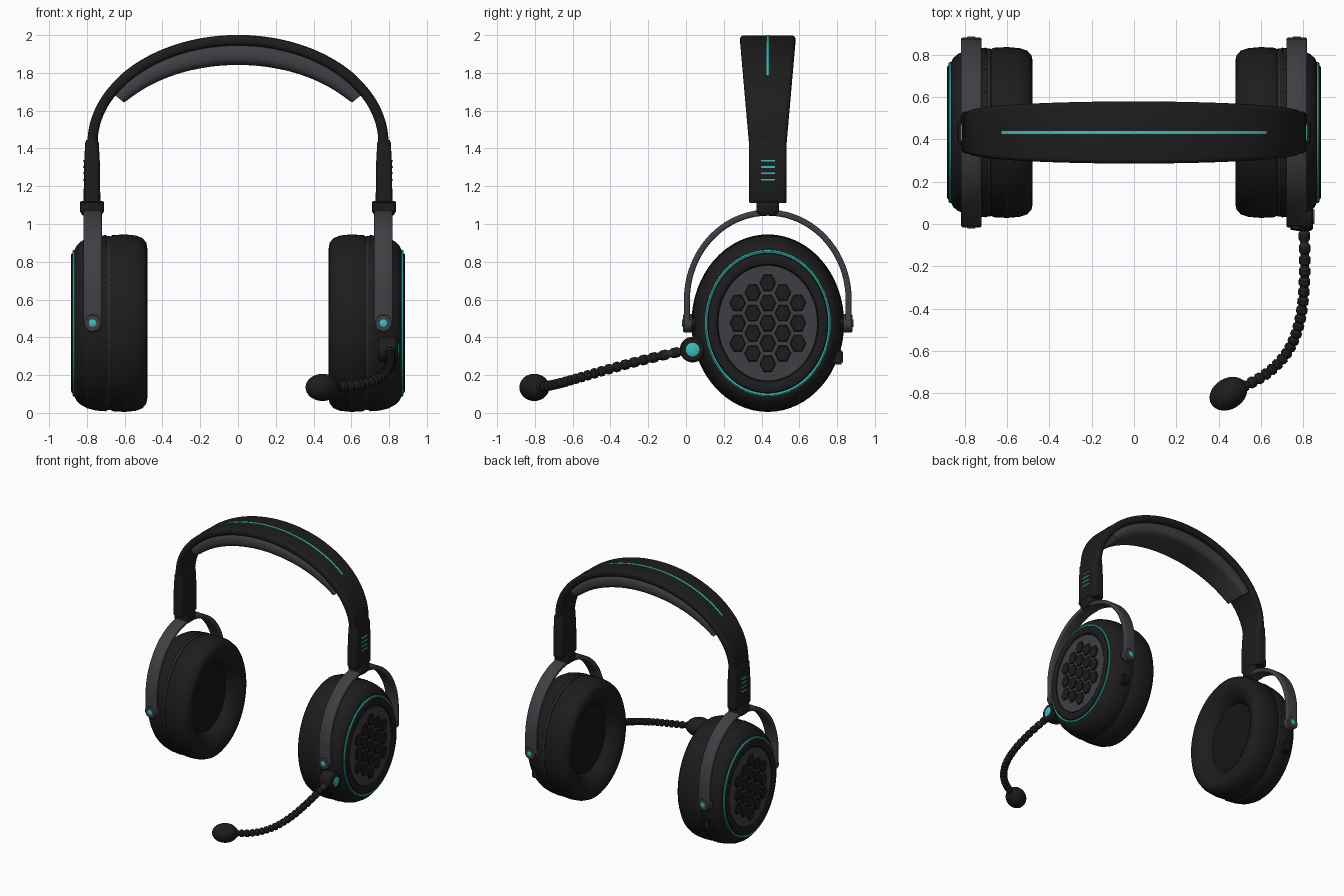
import bpy, bmesh
from math import sin, cos, pi, radians
from mathutils import Vector, Matrix
from mathutils.geometry import interpolate_bezier

if "Cube" in bpy.data.objects:
    bpy.data.objects.remove(bpy.data.objects["Cube"])


def material(name, r, g, b):
    m = bpy.data.materials.new(name)
    m.use_nodes = True
    m.diffuse_color = (r, g, b, 1)
    node = m.node_tree.nodes["Principled BSDF"]
    node.inputs["Base Color"].default_value = (r, g, b, 1)
    node.inputs["Roughness"].default_value = 0.6
    return m


BLACK = material("matte black", 0.012, 0.012, 0.012)
FABRIC = material("dark fabric", 0.008, 0.008, 0.008)
CHARCOAL = material("charcoal", 0.022, 0.022, 0.023)
GREY = material("metal grey", 0.05, 0.048, 0.056)
TEAL = material("teal", 0.04, 0.53, 0.48)

CY, CZ = 0.433, 0.475          # centre of the ear cups
ARM_X = 0.773                  # centre of arms and yokes
CUP = Matrix.Translation((0, CY, CZ)) @ Matrix.Diagonal((1, 0.86, 1, 1))


def lathe(bm, profile, matrix, segs=64):
    """Spin (x, radius) points round the local x axis."""
    rings = [[bm.verts.new(matrix @ Vector((x, r * cos(2 * pi * i / segs), r * sin(2 * pi * i / segs))))
              for i in range(segs)] for x, r in profile]
    for a, b in zip(rings, rings[1:]):
        for i in range(segs):
            j = (i + 1) % segs
            bm.faces.new((a[i], a[j], b[j], b[i]))


def sweep(bm, rings):
    """Skin a list of point rings and cap the ends."""
    rings = [[bm.verts.new(p) for p in ring] for ring in rings]
    n = len(rings[0])
    for a, b in zip(rings, rings[1:]):
        for i in range(n):
            bm.faces.new((a[i], a[(i + 1) % n], b[(i + 1) % n], b[i]))
    bm.faces.new(rings[0])
    bm.faces.new(rings[-1])


def rounded(hu, hv, r, steps=5):
    """Rounded rectangle outline."""
    pts = []
    for k, (su, sv) in enumerate(((1, 1), (-1, 1), (-1, -1), (1, -1))):
        for i in range(steps + 1):
            a = pi / 2 * (k + i / steps)
            pts.append((su * (hu - r) + r * cos(a), sv * (hv - r) + r * sin(a)))
    return pts


def box(bm, centre, size):
    bmesh.ops.create_cube(bm, size=1, matrix=Matrix.Translation(centre) @ Matrix.Diagonal((*size, 1)))


def finish(name, bm, mat, mirror=False, angle=35):
    bmesh.ops.remove_doubles(bm, verts=bm.verts, dist=1e-5)
    bmesh.ops.recalc_face_normals(bm, faces=bm.faces)
    mesh = bpy.data.meshes.new(name)
    bm.to_mesh(mesh)
    bm.free()
    mesh.materials.append(mat)
    obj = bpy.data.objects.new(name, mesh)
    bpy.context.collection.objects.link(obj)
    bpy.ops.object.select_all(action='DESELECT')
    obj.select_set(True)
    bpy.context.view_layer.objects.active = obj
    bpy.ops.object.shade_smooth_by_angle(angle=radians(angle))
    if mirror:
        mod = obj.modifiers.new("Mirror", 'MIRROR')
        mod.use_mirror_merge = False
    return obj


def lathed(name, profile, matrix, mat, mirror=True, segs=64):
    bm = bmesh.new()
    lathe(bm, profile, matrix, segs)
    return finish(name, bm, mat, mirror)


# Ear cushions, speaker fabric and shells
lathed("ear_cushions", [(0.68, 0.2), (0.68, 0.455), (0.665, 0.466), (0.60, 0.47), (0.54, 0.464), (0.505, 0.45),
                        (0.485, 0.425), (0.48, 0.395), (0.488, 0.36), (0.51, 0.32), (0.54, 0.285),
                        (0.575, 0.265), (0.60, 0.26)], CUP, BLACK)
lathed("speaker_fabric", [(0.58, 0), (0.575, 0.275)], CUP, FABRIC)
lathed("seam_rings", [(0.675, 0.45), (0.678, 0.461), (0.692, 0.461), (0.695, 0.45)], CUP, CHARCOAL)
lathed("cup_shells", [(0.69, 0.2), (0.69, 0.46), (0.70, 0.466), (0.75, 0.463), (0.80, 0.45), (0.835, 0.43),
                      (0.855, 0.41), (0.865, 0.388), (0.865, 0.372), (0.88, 0.368), (0.885, 0.358),
                      (0.885, 0.33), (0.878, 0.312), (0.868, 0.306), (0.868, 0)], CUP, BLACK)
lathed("light_rings", [(0.86, 0.388), (0.873, 0.387), (0.877, 0.381), (0.873, 0.372), (0.86, 0.371)], CUP, TEAL)
lathed("grille_plates", [(0.866, 0.307), (0.874, 0.305), (0.874, 0)], CUP, GREY)

# Hexagonal grille cells
bm = bmesh.new()
for col in range(-2, 3):
    count = 5 - abs(col)
    for row in range(count):
        at = Matrix.Translation((0, col * 0.0927, (row - (count - 1) / 2) * 0.107))
        lathe(bm, [(0.87, 0.05), (0.88, 0.05), (0.884, 0.044), (0.884, 0)], CUP @ at, 6)
finish("grille_cells", bm, BLACK, True, 20)

# Stitches around the seam
bm = bmesh.new()
for i in range(72):
    spin = Matrix.Rotation(2 * pi * i / 72, 4, 'X') @ Matrix.Translation((0.702, 0, 0.465))
    bmesh.ops.create_cube(bm, size=1, matrix=CUP @ spin @ Matrix.Diagonal((0.005, 0.022, 0.006, 1)))
finish("stitches", bm, CHARCOAL, True)

# Yokes
path = [(-1, 0.465)] + [(-cos(pi * i / 40), 0.6 + 0.46 * sin(pi * i / 40)) for i in range(41)] + [(1, 0.465)]
rings = []
for i, (c, z) in enumerate(path):
    t = min(max(i - 1, 0), 40) / 40 * pi
    out = Vector((0, -cos(t), sin(t)))
    mid = Vector((ARM_X - 0.003, CY + 0.428 * c, z))
    rings.append([mid + Vector((u, 0, 0)) + out * v for u, v in rounded(0.049, 0.016, 0.01, 3)])
bm = bmesh.new()
sweep(bm, rings)
finish("yokes", bm, GREY, True)

# Yoke pivots with teal caps and ridged hubs, front and back
for side, word in ((-1, "front"), (1, "back")):
    turn = Matrix.Translation((ARM_X - 0.003, CY, CZ)) @ Matrix.Rotation(side * pi / 2, 4, 'Z')
    lathed(word + "_pivots", [(0.40, 0), (0.40, 0.049), (0.442, 0.049), (0.449, 0.042), (0.449, 0)], turn, GREY, segs=32)
    lathed(word + "_pivot_caps", [(0.44, 0.02), (0.452, 0.02), (0.454, 0.016), (0.454, 0)], turn, TEAL, segs=24)
    bm = bmesh.new()
    lathe(bm, [(0.34, 0), (0.34, 0.036), (0.41, 0.036), (0.41, 0)], turn, 24)
    for i in range(16):
        ridge = Matrix.Rotation(2 * pi * i / 16, 4, 'X') @ Matrix.Translation((0.375, 0, 0.036))
        bmesh.ops.create_cube(bm, size=1, matrix=turn @ ridge @ Matrix.Diagonal((0.05, 0.006, 0.008, 1)))
    finish(word + "_hubs", bm, BLACK, True)

# Rear control buttons
bm = bmesh.new()
box(bm, (0.765, 0.795, 0.295), (0.05, 0.07, 0.075))
bmesh.ops.bevel(bm, geom=bm.edges[:], offset=0.008, segments=2, affect='EDGES')
finish("rear_buttons", bm, BLACK, True)


# Swivel blocks, collars and slider arms
def upright(name, levels, mat):
    bm = bmesh.new()
    sweep(bm, [[Vector((ARM_X + u, CY + v, z)) for u, v in rounded(hu, hv, r)] for z, hu, hv, r in levels])
    finish(name, bm, mat, True)


upright("swivel_blocks", [(1.045, 0.05, 0.045, 0.02), (1.065, 0.063, 0.06, 0.025), (1.115, 0.063, 0.06, 0.025),
                          (1.122, 0.057, 0.054, 0.02)], BLACK)
upright("slider_arms", [(1.11, 0.04, 0.094, 0.02), (1.118, 0.044, 0.1, 0.024), (1.30, 0.043, 0.1, 0.024),
                        (1.43, 0.036, 0.099, 0.024), (1.445, 0.03, 0.095, 0.02)], BLACK)
bm = bmesh.new()
for z in (1.235, 1.268, 1.302, 1.335):
    box(bm, (ARM_X + 0.043, CY, z), (0.008, 0.074, 0.009))
finish("size_marks", bm, TEAL, True)


# Headband pieces follow one arch
def arch(name, start, section, mat, count=64):
    """section(s) gives centre offset, half width, half depth and corner radius; s is 0 at the ends, 1 on top."""
    bm, rings = bmesh.new(), []
    for i in range(count + 1):
        f = i / count
        a = start + (pi - 2 * start) * f
        normal = Vector((cos(a) / 0.77, 0, sin(a) / 0.542)).normalized()
        mid = Vector((0.77 * cos(a), CY, 1.43 + 0.542 * sin(a)))
        off, hw, hd, r = section(sin(pi * f))
        rings.append([mid + normal * (off + v) + Vector((0, u, 0)) for u, v in rounded(hw, hd, r)])
    sweep(bm, rings)
    finish(name, bm, mat, angle=40)


arch("headband", 0, lambda s: (0, 0.1 + 0.047 * s, 0.027, 0.022), BLACK)
arch("head_pad", radians(29.5), lambda s: (-0.05 - 0.025 * s ** 0.7, 0.105 + 0.028 * s, 0.035 + 0.02 * s ** 0.7,
                                           0.032 + 0.015 * s), GREY)
arch("headband_stripe", radians(38), lambda s: (0.0255, 0.008, 0.0035, 0.001), TEAL)

# Microphone joint
joint = Matrix.Translation((0, 0.035, 0.335))
lathed("boom_joint", [(0.74, 0), (0.74, 0.062), (0.775, 0.068), (0.835, 0.068), (0.846, 0.058), (0.846, 0)],
       joint, BLACK, False, 32)
lathed("boom_joint_cap", [(0.84, 0.036), (0.851, 0.036), (0.854, 0.031), (0.854, 0)], joint, TEAL, False, 32)

# Ribbed flexible boom
pts = interpolate_bezier(Vector((0.803, 0.02, 0.335)), Vector((0.822, -0.45, 0.24)),
                         Vector((0.80, -0.66, 0.14)), Vector((0.49, -0.78, 0.138)), 133)
rings = []
for i, p in enumerate(pts):
    t = (pts[min(i + 1, 132)] - pts[max(i - 1, 0)]).normalized()
    u = t.cross(Vector((0, 0, 1))).normalized()
    v = u.cross(t)
    r = 0.027 if i % 6 < 4 else 0.02
    rings.append([p + (u * cos(pi * k / 8) + v * sin(pi * k / 8)) * r for k in range(16)])
bm = bmesh.new()
sweep(bm, rings)
boom = finish("microphone_boom", bm, BLACK)
boom.data.materials.append(CHARCOAL)
for k, face in enumerate(boom.data.polygons):
    face.material_index = 1 if (k // 16) % 6 >= 3 else 0

# Microphone capsule
bm = bmesh.new()
tilt = Matrix.Translation((0.447, -0.803, 0.135)) @ Matrix.Rotation(radians(32), 4, 'Z')
bmesh.ops.create_uvsphere(bm, u_segments=32, v_segments=20, radius=1,
                          matrix=tilt @ Matrix.Diagonal((0.095, 0.073, 0.072, 1)))
finish("microphone_capsule", bm, BLACK)
